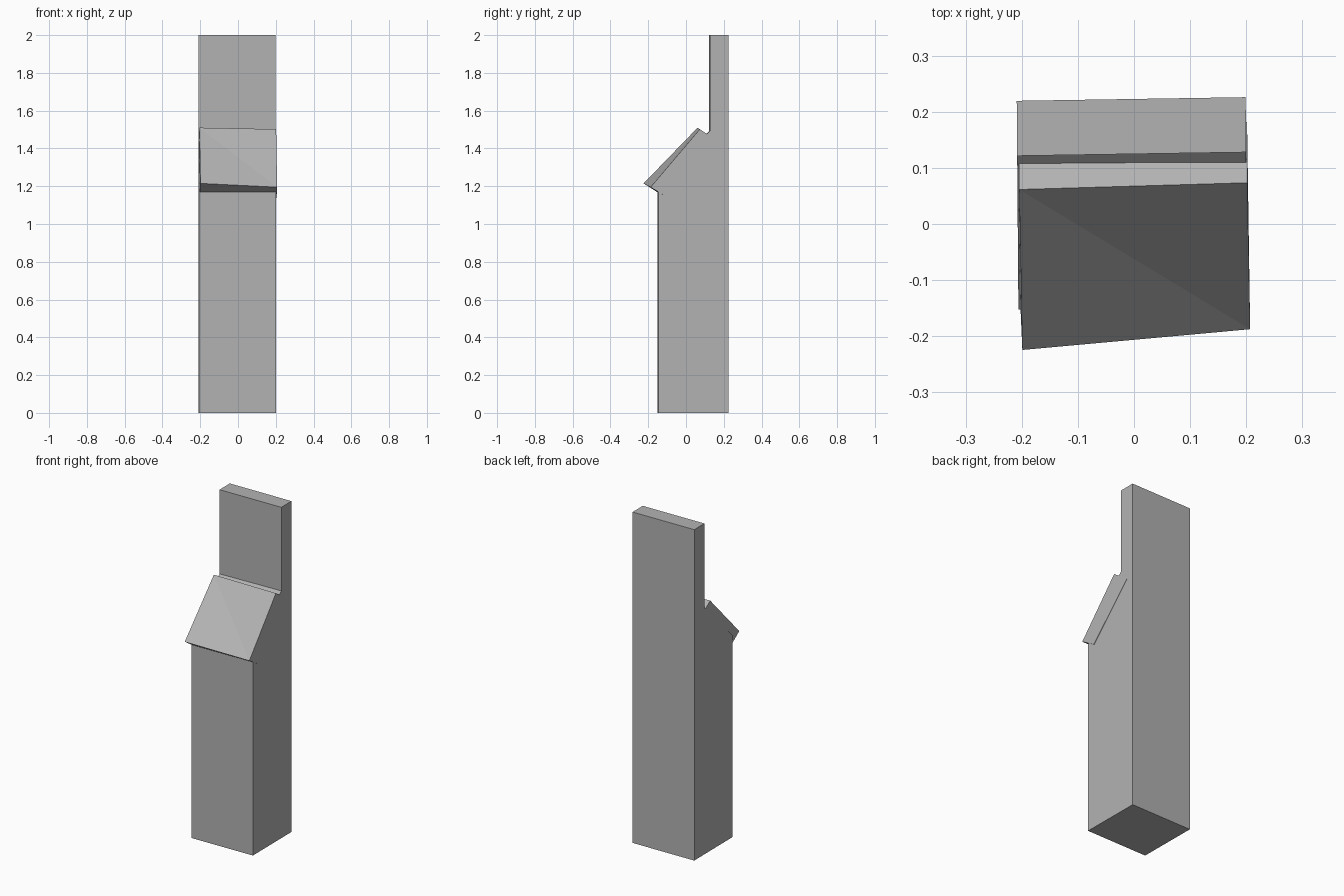
import bpy, bmesh

if "Cube" in bpy.data.objects:
    bpy.data.objects.remove(bpy.data.objects["Cube"])

# Dark grey shared by both parts
grey = bpy.data.materials.new("grey")
grey.diffuse_color = (0.45, 0.45, 0.45, 1)
grey.use_nodes = True
grey.node_tree.nodes["Principled BSDF"].inputs["Base Color"].default_value = grey.diffuse_color


def loft(name, left, right, diagonal=None):
    """Skin two matching closed loops into a solid."""
    bm = bmesh.new()
    a = [bm.verts.new(p) for p in left]
    b = [bm.verts.new(p) for p in right]
    n = len(a)
    bm.faces.new(a)
    bm.faces.new(b[::-1])
    for i in range(n):
        j = (i + 1) % n
        if i == diagonal:
            # split the twisted face explicitly
            bm.faces.new((a[j], a[i], b[j]))
            bm.faces.new((a[i], b[i], b[j]))
        else:
            bm.faces.new((a[j], a[i], b[i], b[j]))
    bmesh.ops.recalc_face_normals(bm, faces=bm.faces)
    mesh = bpy.data.meshes.new(name)
    bm.to_mesh(mesh)
    bm.free()
    mesh.materials.append(grey)
    obj = bpy.data.objects.new(name, mesh)
    bpy.context.collection.objects.link(obj)
    return obj


# Stepped pillar: side profile (y, z), slightly turned about z
profile = [(-0.152, 0), (0.2195, 0), (0.2195, 2), (0.1215, 2),
           (0.1215, 1.491), (-0.152, 1.217)]
left = [(-0.206 - 0.003 * (y + 0.152) / 0.372, y, z) for y, z in profile]
right = [(0.2015 - 0.0025 * (y + 0.152) / 0.372, y + 0.0065,
          z + (0.004 if 1 < z < 1.9 else 0)) for y, z in profile]
loft("pillar", left, right)

# Sloped cap slab, sunk into the pillar shoulder
slab_left = [(-0.199, -0.2245, 1.215), (-0.2045, 0.0615, 1.51),
             (-0.2065, 0.1635, 1.437), (-0.2035, -0.1225, 1.15)]
slab_right = [(0.207, -0.1875, 1.195), (0.202, 0.0735, 1.502),
              (0.2015, 0.1815, 1.428), (0.204, -0.0935, 1.138)]
loft("sloped_cap", slab_left[::-1], slab_right[::-1], diagonal=2)
